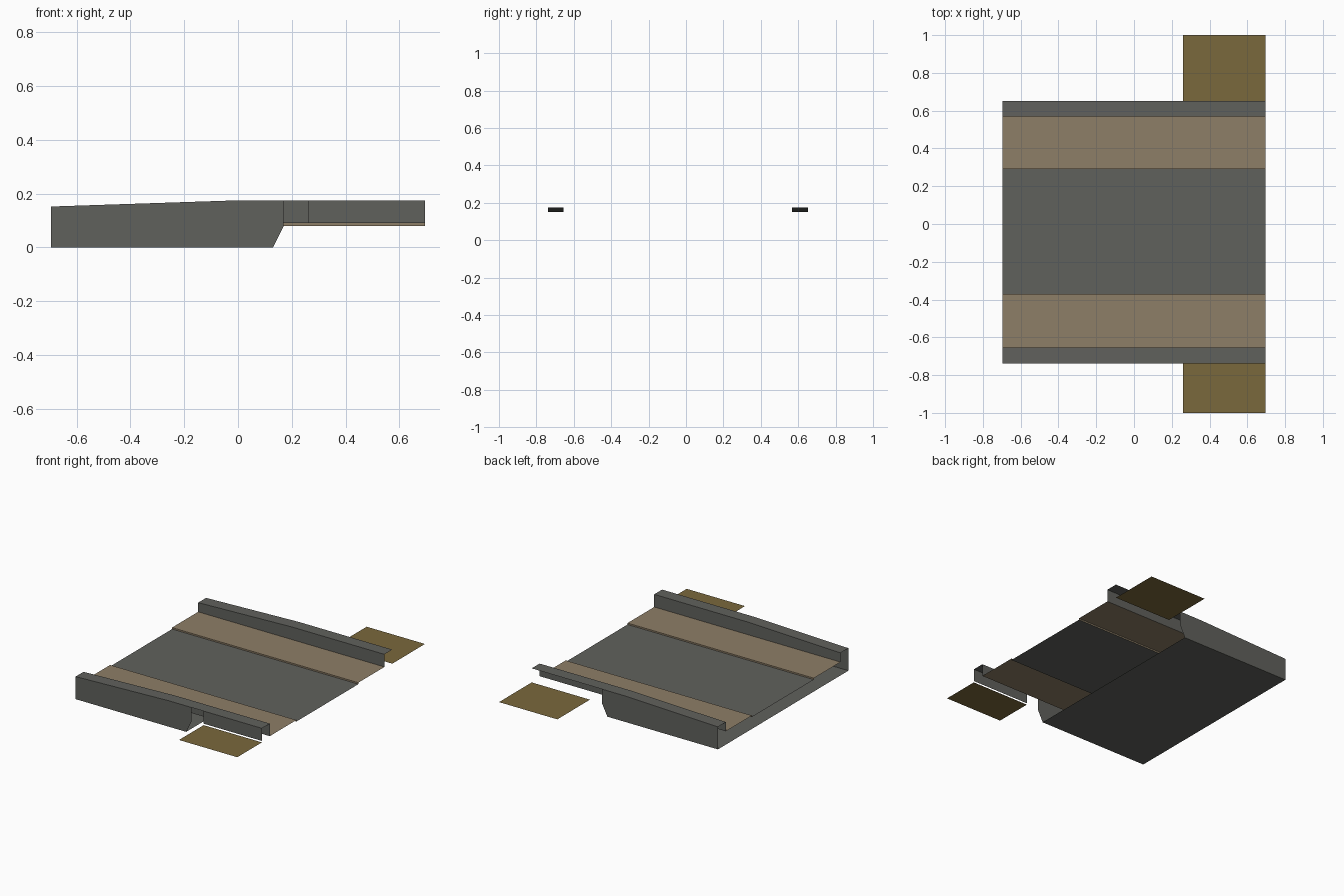
import bpy, bmesh

if "Cube" in bpy.data.objects:
    bpy.data.objects.remove(bpy.data.objects["Cube"])

# Flat colours
def material(name, rgb):
    m = bpy.data.materials.new(name)
    m.diffuse_color = (*rgb, 1)
    m.use_nodes = True
    m.node_tree.nodes["Principled BSDF"].inputs["Base Color"].default_value = m.diffuse_color
    return m

GREY = material("dark_grey", (0.118, 0.120, 0.108))
TAN = material("tan", (0.27, 0.21, 0.135))
OLIVE = material("olive_brown", (0.195, 0.138, 0.045))

# Each part is a thin sheet made of a few polygons
def sheet(name, polys, mat):
    bm = bmesh.new()
    for p in polys:
        bm.faces.new([bm.verts.new(v) for v in p])
    bmesh.ops.remove_doubles(bm, verts=bm.verts, dist=0.0005)
    me = bpy.data.meshes.new(name)
    bm.to_mesh(me)
    bm.free()
    me.materials.append(mat)
    ob = bpy.data.objects.new(name, me)
    bpy.context.collection.objects.link(ob)
    return ob

def flat(x0, x1, y0, y1, z):
    return [(x0, y0, z), (x1, y0, z), (x1, y1, z), (x0, y1, z)]

# Main dimensions
L, R = -0.695, 0.695          # ends
F, B = -0.738, 0.652          # outer front and back sides
RAIL = 0.084                  # rail width
TOP, LOW = 0.175, 0.152       # rail height at right and left
DECK, STRIP = 0.08, 0.09      # deck and raised strip heights
NOSE, HIP, STEP = 0.13, 0.17, 0.26

# Floor and centre deck
sheet("floor", [flat(L, NOSE, F, B, 0)[::-1]], GREY)
sheet("centre_deck", [flat(L, R, -0.37, 0.29, DECK)], GREY)

for side, y, s, inner in (("front", F, 1, -0.37), ("back", B, -1, 0.29)):
    yi = y + s * RAIL

    # Raised strip with a small lip down to the deck
    strip = flat(L, R, min(yi, inner), max(yi, inner), STRIP)
    lip = [(L, inner, STRIP), (R, inner, STRIP), (R, inner, DECK), (L, inner, DECK)]
    sheet(side + "_strip", [strip, lip if s < 0 else lip[::-1]], TAN)

    # Rail: top, sloping down to the left, and inner wall
    top = [[(L, y, LOW), (0, y, TOP), (0, yi, TOP), (L, yi, LOW)],
           [(0, y, TOP), (R, y, TOP), (R, yi, TOP), (0, yi, TOP)]]
    wall = [[(L, yi, STRIP), (R, yi, STRIP), (R, yi, TOP), (0, yi, TOP), (L, yi, LOW)]]
    if s > 0:
        wall = [p[::-1] for p in wall]
    else:
        top = [p[::-1] for p in top]
    sheet(side + "_rail", top + wall, GREY)

    # Outer side wall with a slanted right end
    outer = [(L, y, 0), (NOSE, y, 0), (HIP, y, DECK), (HIP, y, TOP), (0, y, TOP), (L, y, LOW)]
    sheet(side + "_side_wall", [outer if s > 0 else outer[::-1]], GREY)

    # Side plate sticking out beside the rail
    end = -s * 1.0
    sheet(side + "_side_plate", [flat(STEP, R, min(y, end), max(y, end), DECK)], OLIVE)

# Short outer wall above the front side plate
sheet("front_rail_skirt", [[(STEP, F, STRIP), (R, F, STRIP), (R, F, TOP), (STEP, F, TOP)]], GREY)
